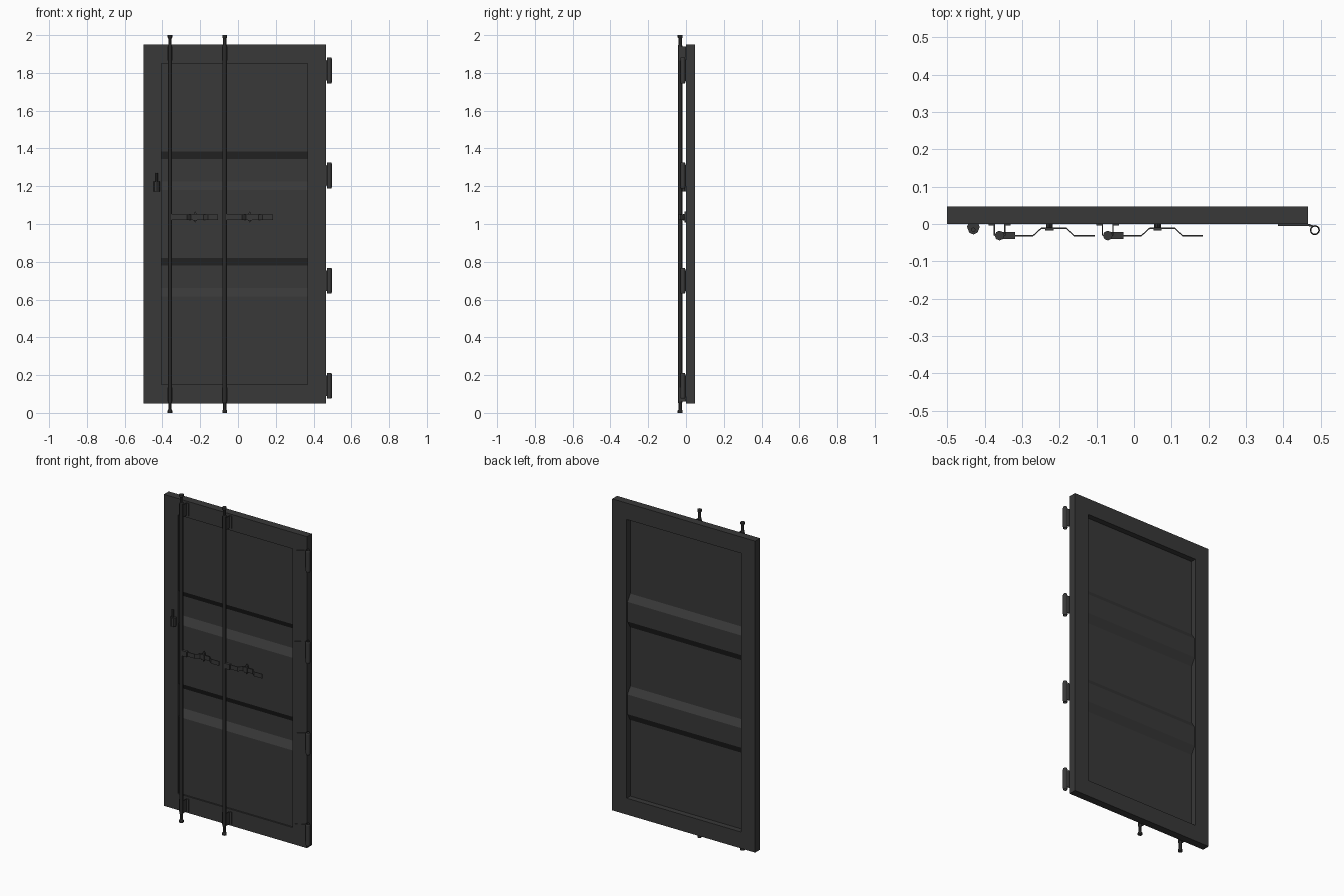
import bpy, bmesh, math
from mathutils import Vector

if "Cube" in bpy.data.objects:
    bpy.data.objects.remove(bpy.data.objects["Cube"])

mat = bpy.data.materials.new("dark_steel")
mat.diffuse_color = (0.04, 0.04, 0.04, 1)
mat.use_nodes = True
mat.node_tree.nodes["Principled BSDF"].inputs["Base Color"].default_value = mat.diffuse_color


def finish(name, bm, smooth=False):
    bmesh.ops.recalc_face_normals(bm, faces=bm.faces)
    me = bpy.data.meshes.new(name)
    bm.to_mesh(me)
    bm.free()
    ob = bpy.data.objects.new(name, me)
    bpy.context.collection.objects.link(ob)
    me.materials.append(mat)
    for p in me.polygons:
        p.use_smooth = False
    return ob


def box(name, x0, x1, y0, y1, z0, z1):
    bm = bmesh.new()
    bmesh.ops.create_cube(bm, size=1)
    for v in bm.verts:
        v.co = Vector(((x0 + x1) / 2 + v.co.x * (x1 - x0),
                       (y0 + y1) / 2 + v.co.y * (y1 - y0),
                       (z0 + z1) / 2 + v.co.z * (z1 - z0)))
    return finish(name, bm)


def prism(name, pts, offset):
    """Extrude a closed 3D outline along an offset vector."""
    bm = bmesh.new()
    f = bm.faces.new([bm.verts.new(p) for p in pts])
    r = bmesh.ops.extrude_face_region(bm, geom=[f])
    for v in r["geom"]:
        if isinstance(v, bmesh.types.BMVert):
            v.co += Vector(offset)
    if f.is_valid and len([e for e in f.edges if len(e.link_faces) < 2]):
        pass
    else:
        return finish(name, bm)
    return finish(name, bm)


def lathe(name, profile, x, y, sides, closed=False):
    """Spin an (r, z) profile about a vertical axis."""
    bm = bmesh.new()
    rings = [[bm.verts.new((x + r * math.cos(2 * math.pi * i / sides),
                            y + r * math.sin(2 * math.pi * i / sides), z))
              for i in range(sides)] for r, z in profile]
    pairs = list(zip(rings, rings[1:])) + ([(rings[-1], rings[0])] if closed else [])
    for a, b in pairs:
        for i in range(sides):
            j = (i + 1) % sides
            bm.faces.new((a[i], a[j], b[j], b[i]))
    if not closed:
        bm.faces.new(rings[0])
        bm.faces.new(rings[-1])
    return finish(name, bm)


# door frame: outer rectangle with a window, extruded
bm = bmesh.new()
rect = lambda x0, x1, z0, z1, y: [bm.verts.new((x, y, z)) for x, z in
                                  ((x0, z0), (x1, z0), (x1, z1), (x0, z1))]
loops = [rect(-.5, .465, .05, 1.95, 0), rect(-.5, .465, .05, 1.95, .047),
         rect(-.405, .367, .15, 1.85, .047), rect(-.405, .367, .15, 1.85, 0)]
for k in range(4):
    a, b = loops[k], loops[(k + 1) % 4]
    for i in range(4):
        bm.faces.new((a[i], a[(i + 1) % 4], b[(i + 1) % 4], b[i]))
finish("door_frame", bm)

# corrugated panel with two grooves pressed towards the back
YF, YG, T = .009, .036, .004
line = [(YF, .15)]
for z in (.615, 1.18):
    line += [(YF, z), (YG, z + .045), (YG, z + .165), (YF, z + .205)]
line.append((YF, 1.85))
outline = line + [(y + T, z) for y, z in reversed(line)]
prism("corrugated_panel", [(-.405, y, z) for y, z in outline], (.772, 0, 0))

for rx in (-.36, -.07):
    ry = -.031
    # locking rod with knobbed ends
    half = [(.013, 0), (.013, .012), (.009, .018), (.009, .05), (.0115, .055)]
    lathe("locking_rod", half + [(r, 2 - z) for r, z in reversed(half)], rx, ry, 8)
    # rod brackets: foot plates and a clamp around the rod
    for z0 in (.06, 1.865):
        z1 = z0 + .075
        for s in (-1, 1):
            xs = sorted((rx + s * .013, rx + s * .03))
            box("bracket_foot", *xs, -.004, 0, z0, z1)
            xs = sorted((rx + s * .0125, rx + s * .0155))
            box("bracket_side", *xs, ry, 0, z0, z1)
    # handle hub
    box("handle_hub", rx + .005, rx + .042, ry - .009, ry + .009, 1.02, 1.052)
    # cranked flat handle
    path = [(.04, -.031), (.09, -.031), (.112, -.011), (.178, -.011),
            (.2, -.031), (.255, -.031)]
    pts = [(rx + x, y + .002, 1.022) for x, y in path]
    pts += [(rx + x, y - .002, 1.022) for x, y in reversed(path)]
    prism("lock_handle", pts, (0, 0, .027))
    # handle catch: round back plate and a small retaining clip
    cx = rx + .133
    prism("catch_plate", [(cx + .009 * math.cos(a), 0, 1.037 + .03 * math.sin(a))
                          for a in [math.pi * i / 4 for i in range(8)]], (0, -.009, 0))
    box("catch_clip", cx - .011, cx + .011, -.017, -.009, 1.018, 1.052)

# seal holder on the left stile
body = [(-.447, -.008), (-.441, -.023), (-.43, -.028), (-.419, -.023),
        (-.413, -.008), (-.416, 0), (-.444, 0)]
prism("seal_body", [(x, y, 1.172) for x, y in body], (0, 0, .052))
lathe("seal_pin", [(.006, 1.22), (.006, 1.27)], -.43, -.015, 8)

# hinges: tapered leaf on the frame, hollow barrel outside the edge
for z in (.143, .70, 1.257, 1.813):
    prism("hinge_leaf", [(.385, 0, z - .035), (.472, 0, z - .055),
                         (.472, 0, z + .055), (.385, 0, z + .035)], (0, -.005, 0))
    prism("hinge_neck", [(.46, -.001, z - .052), (.483, -.004, z - .052),
                         (.483, -.008, z - .052), (.46, -.005, z - .052)], (0, 0, .104))
    lathe("hinge_barrel", [(.0095, z - .068), (.0115, z - .068), (.0135, z - .058),
                           (.0135, z + .058), (.0115, z + .068), (.0095, z + .068)],
          .484, -.0165, 12, closed=True)
